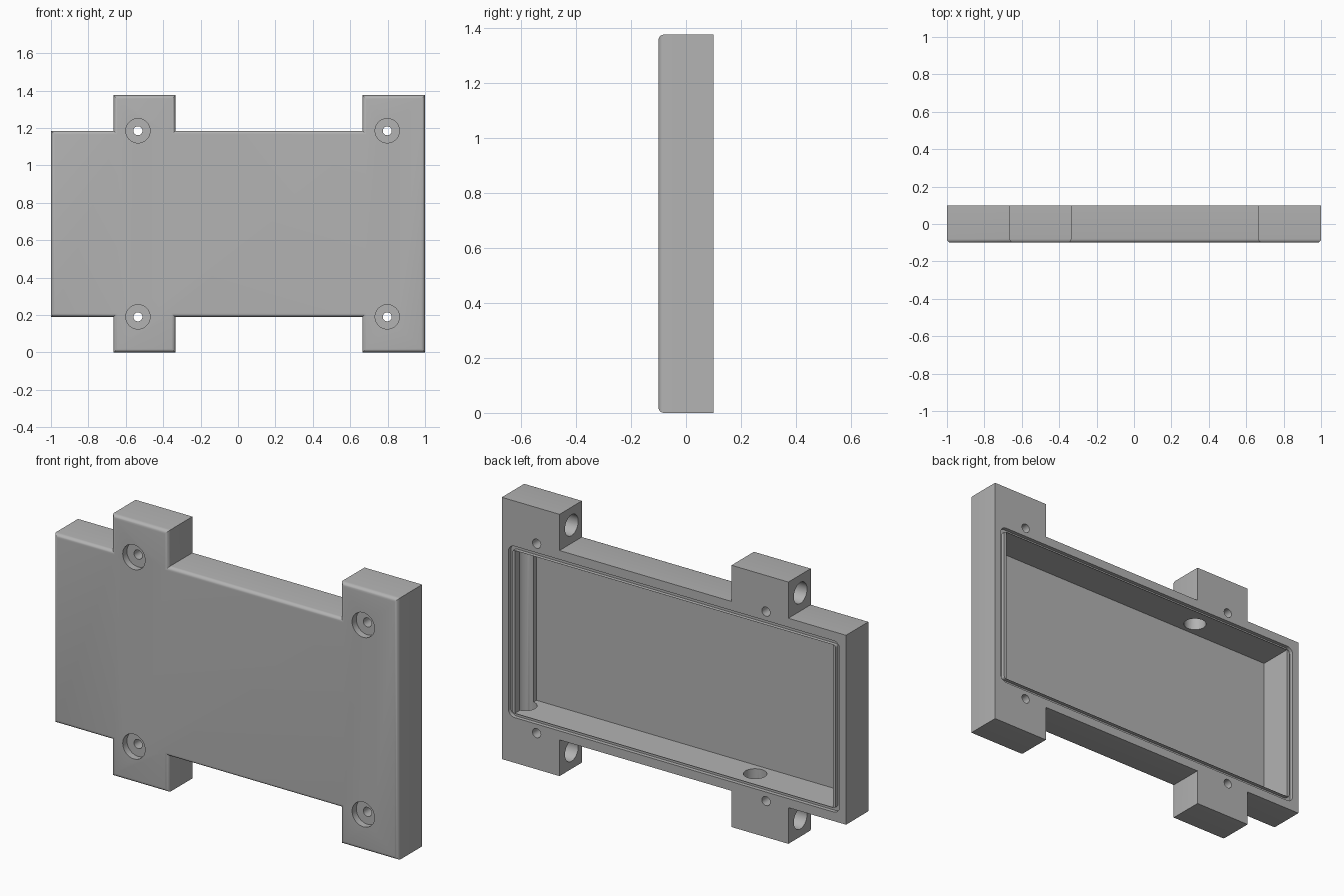
import bpy, bmesh, math
from mathutils import Matrix, Vector

cube = bpy.data.objects.get("Cube")
if cube:
    bpy.data.objects.remove(cube, do_unlink=True)

FRONT, BACK = -0.1, 0.1
TOP = 1.375
MID = TOP / 2
LOW, HIGH = 0.19, TOP - 0.19       # body bottom and top
TABS = [(-0.665, -0.335), (0.665, 1.0)]
BORE = 0.056

grey = bpy.data.materials.new("plain grey")
grey.use_nodes = True
colour = (0.45, 0.45, 0.45, 1)
grey.diffuse_color = colour
grey.node_tree.nodes["Principled BSDF"].inputs["Base Color"].default_value = colour


def make_object(name, bm):
    bmesh.ops.recalc_face_normals(bm, faces=bm.faces[:])
    mesh = bpy.data.meshes.new(name)
    bm.to_mesh(mesh)
    bm.free()
    mesh.materials.append(grey)
    obj = bpy.data.objects.new(name, mesh)
    bpy.context.collection.objects.link(obj)
    return obj


def prism(bm, outline, y0, y1):
    """Extrude an x-z outline along y; returns the face at y0."""
    near = [bm.verts.new((x, y0, z)) for x, z in outline]
    far = [bm.verts.new((x, y1, z)) for x, z in outline]
    face = bm.faces.new(near)
    bm.faces.new(far)
    for i in range(len(near)):
        j = (i + 1) % len(near)
        bm.faces.new((near[i], near[j], far[j], far[i]))
    return face


def cylinder(name, start, end, radius):
    start, end = Vector(start), Vector(end)
    axis = end - start
    bm = bmesh.new()
    turn = axis.to_track_quat('Z', 'Y').to_matrix().to_4x4()
    bmesh.ops.create_cone(bm, cap_ends=True, segments=48, radius1=radius, radius2=radius,
                          depth=axis.length,
                          matrix=Matrix.Translation((start + end) / 2) @ turn)
    return make_object(name, bm)


def rounded_rectangle(half_x, half_z, radius):
    points = []
    for k, (sx, sz) in enumerate([(1, 1), (-1, 1), (-1, -1), (1, -1)]):
        for i in range(9):
            a = math.pi / 2 * (k + i / 8)
            points.append((sx * (half_x - radius) + radius * math.cos(a),
                           MID + sz * (half_z - radius) + radius * math.sin(a)))
    return points


# Body with four mounting tabs, front rim rounded over
top_edge = [(-1, HIGH)]
for x0, x1 in TABS:
    top_edge += [(x0, HIGH), (x0, TOP), (x1, TOP), (x1, HIGH)]
top_edge.pop()
outline = top_edge + [(x, TOP - z) for x, z in reversed(top_edge)]
bm = bmesh.new()
front = prism(bm, outline, FRONT, BACK)
bmesh.ops.recalc_face_normals(bm, faces=bm.faces[:])
bmesh.ops.bevel(bm, geom=list(front.edges), offset=0.02, segments=5, profile=0.5,
                affect='EDGES', clamp_overlap=True)
body = make_object("enclosure_body", bm)
cutters = []

# Cavity open at the back
bm = bmesh.new()
prism(bm, [(-0.925, 0.26), (0.925, 0.26), (0.925, TOP - 0.26), (-0.925, TOP - 0.26)],
      -0.08, BACK + 0.05)
cutters.append(make_object("cavity_cutter", bm))

# Seal groove around the cavity
bm = bmesh.new()
rings = []
for hx, hz, r in [(0.962, 0.45, 0.035), (0.94, 0.428, 0.013)]:
    for y in (BACK - 0.02, BACK + 0.05):
        rings.append([bm.verts.new((x, y, z)) for x, z in rounded_rectangle(hx, hz, r)])
for a, b in [(0, 1), (1, 3), (3, 2), (2, 0)]:
    count = len(rings[a])
    for i in range(count):
        j = (i + 1) % count
        bm.faces.new((rings[a][i], rings[a][j], rings[b][j], rings[b][i]))
cutters.append(make_object("groove_cutter", bm))

# Cable bores: sideways into each tab, then straight through the cavity walls
tab_mid = LOW / 2
for x0, x1 in TABS:
    bend = x1 - 0.067
    cutters.append(cylinder("riser_cutter", (bend, 0, tab_mid), (bend, 0, TOP - tab_mid), BORE))
    for z in (tab_mid, TOP - tab_mid):
        cutters.append(cylinder("bore_cutter", (x0 - 0.05, 0, z), (bend + 0.05, 0, z), BORE - 0.001))

# Counterbored screw holes
for x in (-0.535, 0.798):
    for z in (LOW, HIGH):
        cutters.append(cylinder("screw_cutter", (x, FRONT - 0.05, z), (x, BACK + 0.05, z), 0.024))
        cutters.append(cylinder("head_cutter", (x, FRONT - 0.05, z), (x, FRONT + 0.035, z), 0.065))

# Cut everything and bake the result
for cutter in cutters:
    cutter.hide_render = True
    mod = body.modifiers.new(cutter.name, 'BOOLEAN')
    mod.operation = 'DIFFERENCE'
    mod.solver = 'EXACT'
    mod.object = cutter
bpy.context.view_layer.update()
graph = bpy.context.evaluated_depsgraph_get()
baked = bpy.data.meshes.new_from_object(body.evaluated_get(graph))
body.modifiers.clear()
body.data = baked
for cutter in cutters:
    bpy.data.objects.remove(cutter, do_unlink=True)
body.data.materials.clear()
body.data.materials.append(grey)

bpy.ops.object.select_all(action='DESELECT')
body.select_set(True)
bpy.context.view_layer.objects.active = body
bpy.ops.object.shade_smooth_by_angle(angle=math.radians(30))
